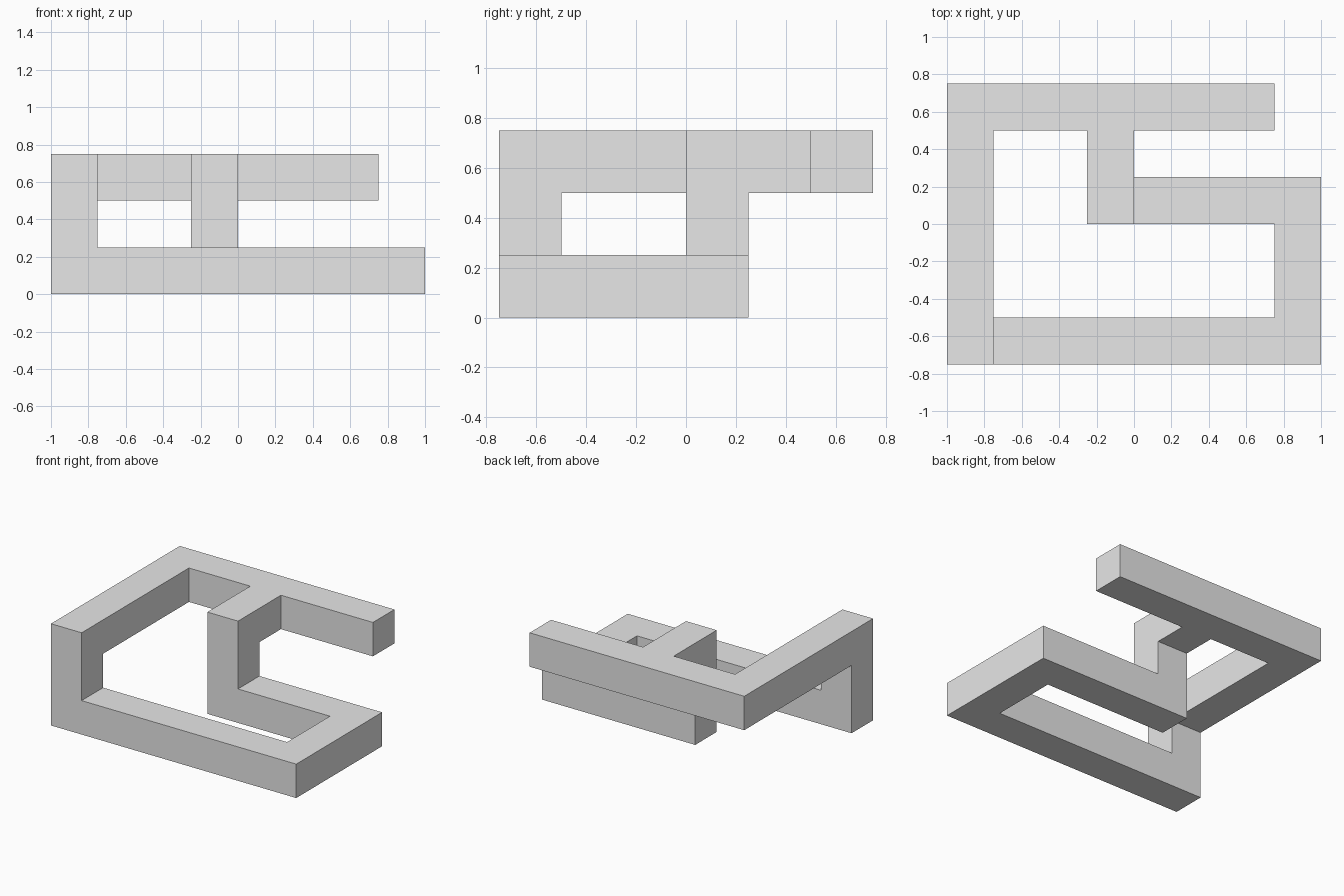
import bpy, bmesh
from itertools import product
from mathutils import Vector

default = bpy.data.objects.get("Cube")
if default:
    bpy.data.objects.remove(default, do_unlink=True)

UNIT = 0.25  # thickness of every bar
ORIGIN = Vector((-1, -0.75, 0))

# Bars as first and last cell, counted in bar thicknesses
bars = {
    "front_floor_bar": ((0, 0, 0), (7, 0, 0)),
    "left_floor_bar": ((7, 0, 0), (7, 3, 0)),
    "middle_floor_bar": ((3, 3, 0), (7, 3, 0)),
    "middle_post": ((3, 3, 0), (3, 3, 2)),
    "middle_top_bar": ((3, 3, 2), (3, 5, 2)),
    "back_top_bar": ((0, 5, 2), (6, 5, 2)),
    "right_top_bar": ((0, 0, 2), (0, 5, 2)),
    "front_post": ((0, 0, 0), (0, 0, 2)),
}

cells = set()
for first, last in bars.values():
    cells.update(product(*(range(a, b + 1) for a, b in zip(first, last))))

# Outer skin: a square wherever a cell has no neighbour
bm = bmesh.new()
for cell in cells:
    for axis, side in product(range(3), (-1, 1)):
        normal = Vector((0, 0, 0))
        normal[axis] = side
        centre = Vector(cell)
        if tuple(int(c) for c in centre + normal) in cells:
            continue
        u = Vector((0, 0, 0))
        u[(axis + 1) % 3] = 0.5
        v = normal.cross(u)
        middle = centre + Vector((0.5, 0.5, 0.5)) + normal / 2
        corners = (middle - u - v, middle + u - v, middle + u + v, middle - u + v)
        bm.faces.new([bm.verts.new(ORIGIN + p * UNIT) for p in corners])

# Weld the skin and merge coplanar squares into clean flat faces
bmesh.ops.remove_doubles(bm, verts=bm.verts[:], dist=0.001)
bmesh.ops.dissolve_limit(bm, angle_limit=0.01, verts=bm.verts[:], edges=bm.edges[:])
bmesh.ops.recalc_face_normals(bm, faces=bm.faces[:])

mesh = bpy.data.meshes.new("bar_frame")
bm.to_mesh(mesh)
bm.free()
frame = bpy.data.objects.new("bar_frame", mesh)
bpy.context.collection.objects.link(frame)

# Single light grey
grey = bpy.data.materials.new("light_grey")
grey.use_nodes = True
colour = (0.8, 0.8, 0.8, 1)
grey.diffuse_color = colour
grey.node_tree.nodes["Principled BSDF"].inputs["Base Color"].default_value = colour
mesh.materials.append(grey)
